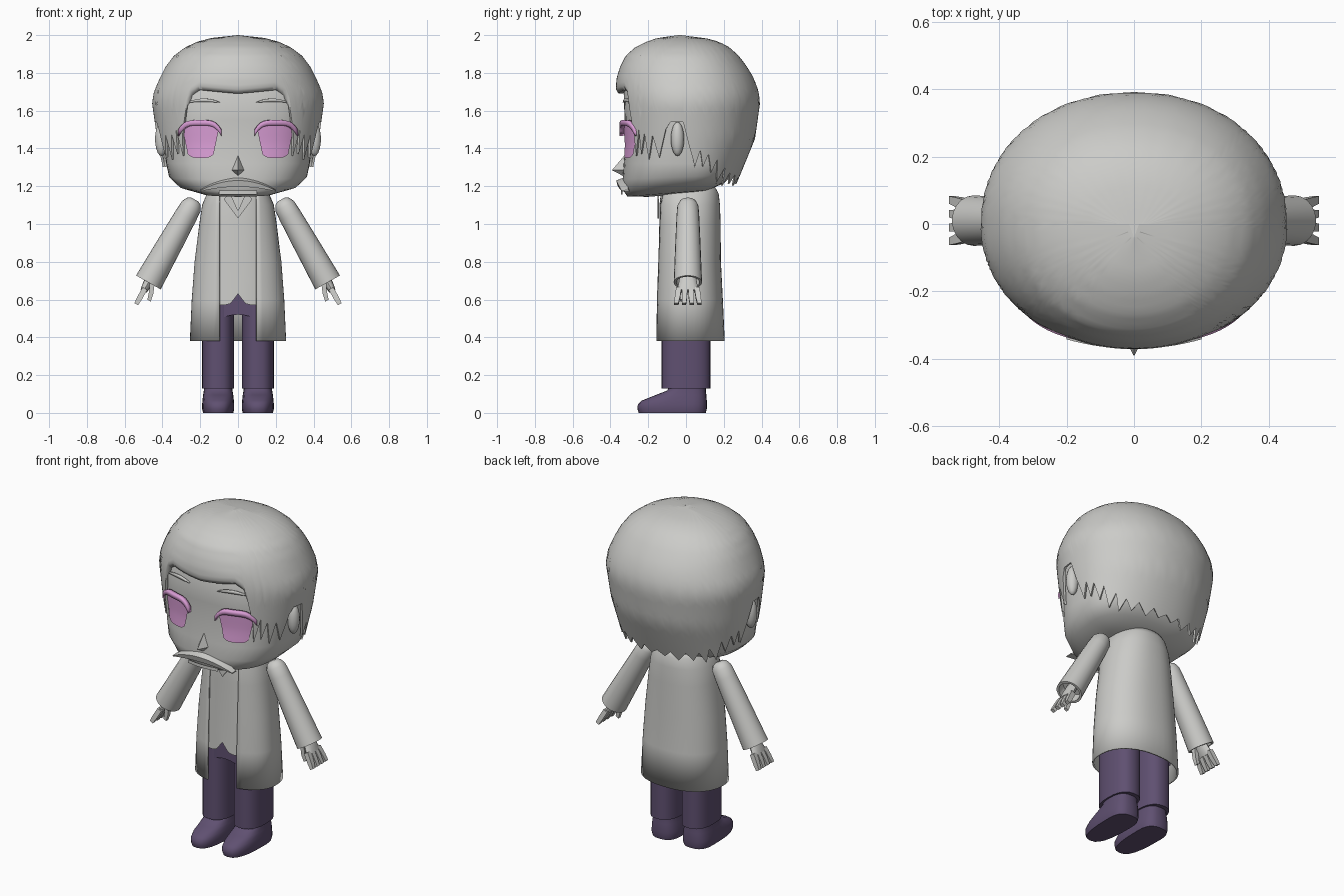
import bpy, bmesh, math
from mathutils import Vector

if "Cube" in bpy.data.objects:
    bpy.data.objects.remove(bpy.data.objects["Cube"])


def material(name, rgb):
    m = bpy.data.materials.new(name)
    m.diffuse_color = (*rgb, 1)
    m.use_nodes = True
    m.node_tree.nodes["Principled BSDF"].inputs["Base Color"].default_value = m.diffuse_color
    return m


GREY = material("warm grey", (0.6, 0.6, 0.58))
PINK = material("eye pink", (0.7, 0.34, 0.67))
PURPLE = material("dark purple", (0.115, 0.08, 0.165))


def finish(name, bm, mat, angle=40):
    bmesh.ops.remove_doubles(bm, verts=bm.verts, dist=1e-5)
    bmesh.ops.recalc_face_normals(bm, faces=bm.faces)
    me = bpy.data.meshes.new(name)
    bm.to_mesh(me)
    bm.free()
    me.materials.append(mat)
    ob = bpy.data.objects.new(name, me)
    bpy.context.collection.objects.link(ob)
    bpy.ops.object.select_all(action='DESELECT')
    ob.select_set(True)
    bpy.context.view_layer.objects.active = ob
    bpy.ops.object.shade_smooth_by_angle(angle=math.radians(angle))
    return ob


def loft(name, rings, mat, closed=True, caps=(True, True), angle=40):
    """Skin a list of equally long point rows."""
    bm = bmesh.new()
    rows = [[bm.verts.new(p) for p in r] for r in rings]
    n = len(rows[0])
    for a, b in zip(rows, rows[1:]):
        for i in range(n if closed else n - 1):
            j = (i + 1) % n
            bm.faces.new((a[i], a[j], b[j], b[i]))
    if closed:
        for row, cap in ((rows[0], caps[0]), (rows[-1], caps[1])):
            if cap:
                bm.faces.new(row)
    return finish(name, bm, mat, angle)


def lookup(table, z):
    """Linear interpolation in a table sorted by its first column."""
    if z <= table[0][0]:
        return table[0][1:]
    for a, b in zip(table, table[1:]):
        if z <= b[0]:
            t = (z - a[0]) / (b[0] - a[0])
            return tuple(p + (q - p) * t for p, q in zip(a[1:], b[1:]))
    return table[-1][1:]


def oval(t, hw, yf, yb, n=2.0):
    """Point on an oval; t = 0 faces the front."""
    s, c = math.sin(t), math.cos(t)
    x = math.copysign(abs(s) ** (2 / n), s) * hw
    y = abs(c) ** (2 / n)
    return x, (yf * y if c > 0 else yb * y)


def turn(n):
    return [2 * math.pi * i / n for i in range(n)]


# Head: (height, half width, front, back)
FACE = [(1.16, .07, -.2, .05), (1.17, .2, -.31, .12), (1.2, .31, -.33, .2),
        (1.25, .365, -.335, .25), (1.32, .38, -.33, .28), (1.42, .39, -.32, .3),
        (1.55, .40, -.325, .33), (1.7, .40, -.33, .33), (1.82, .34, -.27, .27)]
FN = 2.6
rings = []
for z, *dims in FACE:
    tilt = 0.08 * max(0, min(1, (1.3 - z) / .1))
    pts = [oval(t, *dims, FN) for t in turn(48)]
    rings.append([(x, y, z + tilt * y) for x, y in pts])
loft("head", rings, GREY, angle=60)


def face_y(x, z):
    hw, yf, _ = lookup(FACE, z)
    return yf * (1 - min(1, abs(x / hw)) ** FN) ** (1 / FN)


# Hair shell with a jagged hem: (degrees from front, hem height)
HAIR = [(1.2, .385, -.36, .262), (1.32, .405, -.36, .312), (1.45, .428, -.365, .365),
        (1.64, .455, -.37, .392), (1.70, .445, -.372, .385), (1.77, .415, -.368, .36),
        (1.83, .385, -.35, .325), (1.89, .34, -.32, .28), (1.935, .28, -.27, .23),
        (1.965, .215, -.21, .175), (1.985, .14, -.15, .1), (2.0, .0, -.04, -.04)]
HEM = [(0, 1.69), (28, 1.71), (34, 1.68), (42, 1.47), (44, 1.36), (48, 1.5), (50, 1.37),
       (54, 1.48), (58, 1.34), (62, 1.47), (68, 1.35), (74, 1.5), (78, 1.54), (88, 1.54),
       (92, 1.42), (98, 1.30), (102, 1.39), (106, 1.30), (110, 1.37), (116, 1.27),
       (120, 1.34), (126, 1.22), (132, 1.3), (136, 1.2), (142, 1.27), (148, 1.21),
       (154, 1.26), (162, 1.2), (168, 1.25), (174, 1.21), (180, 1.24)]
ROWS = 24
rings = [[] for _ in range(ROWS + 2)]
for deg in range(0, 360, 2):
    d = min(deg, 360 - deg)
    hem = lookup(HEM, d)[0]
    t = math.radians(deg)
    front = d <= 34
    for k in range(ROWS + 1):
        z = 2 - (2 - hem) * (k / ROWS) ** 1.8
        x, y = oval(t, *lookup(HAIR, z), 2.1)
        if k == 0:
            x, y = 0, -.04
        if front and k == ROWS:
            x, y = x * .96, y * .96
        rings[k].append((x, y, z))
    s = .88 if front else .97
    rings[-1].append((x * s, y * s, hem + .004))
loft("hair", rings, GREY, caps=(False, False), angle=65)

# Nose
bm = bmesh.new()
top, left, right, low, tip = [bm.verts.new(p) for p in (
    (0, -.32, 1.37), (-.035, -.325, 1.285), (.035, -.325, 1.285), (0, -.325, 1.25), (0, -.392, 1.285))]
for f in ((top, left, tip), (top, tip, right), (left, low, tip), (low, right, tip)):
    bm.faces.new(f)
finish("nose", bm, GREY, 30)

# Moustache: drooping leaf with a ridge
rings = []
for i in range(17):
    u = -1 + i / 8
    w = 1 - u * u
    x, zt, zb = .2 * u, 1.18 + .068 * w, 1.172 + .025 * w
    rings.append([(x, -.325 + .02 * abs(u), zt), (x, -.342 - .028 * w, zt - .35 * (zt - zb)),
                  (x, -.34 - .02 * w, zb), (x, -.30, zb)])
loft("moustache", rings, GREY)
# Lower lip line
loft("lower_lip", [[(.1 * u, -.335 - .01 * (1 - u * u), 1.165 + h) for u in (-1, -.5, 0, .5, 1)]
                   for h in (-.008, .012)], GREY, closed=False)


def plate(name, x0, x1, low, high, mat, lift, cols=14, rows=6):
    """Thin panel that follows the front of the face."""
    grid = []
    for j in range(rows + 1):
        row = []
        for i in range(cols + 1):
            u = -1 + 2 * i / cols
            z = low(u) + (high(u) - low(u)) * j / rows
            pinch = 1 - .3 * (1 - j / rows) if name.startswith("eye_") else 1
            x = (x0 + x1) / 2 + (x1 - x0) / 2 * u * pinch
            row.append((x, face_y(x, z) - lift, z))
        grid.append(row)
    return loft(name, grid, mat, closed=False)


for side, s in (("right", 1), ("left", -1)):
    a, b = sorted((s * .1, s * .295))
    plate("eye_" + side, a, b, lambda u: 1.35 + .02 * u ** 4, lambda u: 1.53 - .02 * u * u, PINK, .009)
    # Upper lash
    a, b = sorted((s * .088, s * .31))
    lash = plate("lash_" + side, a, b, lambda u: 1.522 - .055 * u ** 4,
                 lambda u: 1.55 - .05 * u ** 4, PINK, .02, rows=2)
    mod = lash.modifiers.new("thickness", 'SOLIDIFY')
    mod.thickness, mod.offset = .025, 0
    # Brow
    a, b = sorted((s * .095, s * .27))
    brow = plate("brow_" + side, a, b, lambda u: 1.642 + .004 * (1 - u * u),
                 lambda u: 1.644 + .02 * (1 - u * u), GREY, .01, rows=2)
    brow.modifiers.new("thickness", 'SOLIDIFY').thickness = .012
    # Ear
    bm = bmesh.new()
    bmesh.ops.create_uvsphere(bm, u_segments=14, v_segments=10, radius=1)
    for v in bm.verts:
        v.co = Vector((s * .405 + v.co.x * .035, -.045 + v.co.y * .035, 1.45 + v.co.z * .09))
    finish("ear_" + side, bm, GREY, 60)

# Neck
loft("neck", [[(*oval(t, .08, -.08, .08), z) for t in turn(20)] for z in (1.08, 1.25)], GREY)

# Open coat
COAT = [(.38, .25, -.16, .2), (.6, .24, -.158, .19), (.8, .225, -.152, .18), (1.0, .2, -.148, .178),
        (1.1, .185, -.147, .175), (1.16, .16, -.14, .168), (1.21, .125, -.115, .14)]
rings = []
for z, hw, yf, yb in COAT:
    t0 = math.asin((.097 / hw) ** 1.15)
    rings.append([(*oval(t0 + (2 * math.pi - 2 * t0) * i / 40, hw, yf, yb, 2.3), z) for i in range(41)])
coat = loft("coat", rings, GREY, closed=False)
mod = coat.modifiers.new("thickness", 'SOLIDIFY')
mod.thickness, mod.offset = .01, 0

# Waistcoat with a notched hem
rings = []
for z in (.57, .7, .85, 1.0, 1.1, 1.16):
    row = []
    for t in turn(48):
        x, y = oval(t, *[.955 * d for d in lookup(COAT, z)], 2.3)
        notch = max(0, .06 - 1.3 * abs(x)) if z == .57 and y < 0 else 0
        row.append((x, y, z + notch))
    rings.append(row)
loft("waistcoat", rings, GREY, caps=(False, True))

for side, s in (("right", 1), ("left", -1)):
    # Collar flap
    flap = [(.0, 1.03), (.075, 1.13), (.045, 1.17), (.0, 1.07)]
    loft("collar_" + side, [[(s * x, y, z) for x, z in flap] for y in (-.152, -.144)], GREY)

    # Trouser leg
    rings = [[(s * .105 + x, y, z) for x, y in (oval(t, .085, -.13, .13, 2.5) for t in turn(24))]
             for z in (.13, .3, .5, .6)]
    loft("leg_" + side, rings, PURPLE)

    # Shoe: (height, half width, toe, heel)
    rings = []
    for z, hw, yf, yb in ((0, .08, -.25, .105), (.02, .085, -.257, .11), (.045, .085, -.255, .11),
                          (.065, .083, -.235, .11), (.095, .08, -.16, .108), (.118, .076, -.1, .105),
                          (.135, .075, -.09, .105)):
        rings.append([(s * .105 + x, y, z) for x, y in (oval(t, hw, yf, yb, 2.7) for t in turn(24))])
    loft("shoe_" + side, rings, PURPLE)

    # Sleeve, running down and outwards
    d = Vector((.49, 0, -.872))
    across = Vector((.872, 0, .49))
    start = Vector((.25, .01, 1.09))

    def arm_point(along, sideways, depth):
        p = start + d * along + across * sideways
        return (s * p.x, p.y + depth, p.z)

    sleeve = [(-.045, .022), (-.033, .042), (-.005, .056), (.05, .06), (.2, .066),
              (.4, .073), (.458, .075), (.458, .062), (.40, .06)]
    loft("sleeve_" + side, [[arm_point(l, r * math.sin(t), r * math.cos(t)) for t in turn(20)]
                            for l, r in sleeve], GREY)

    # Palm, fingers and thumb
    palm = [(.40, .025, .04), (.47, .025, .05), (.51, .018, .062)]
    loft("palm_" + side, [[arm_point(l, a * math.sin(t), b * math.cos(t)) for t in turn(12)]
                          for l, a, b in palm], GREY)
    for i, y in enumerate((-.048, -.016, .016, .048)):
        rings = []
        for l, r, spread in ((.495, .014, 1), (.55, .014, 1.15), (.59, .011, 1.28)):
            rings.append([arm_point(l, r * p, y * spread + r * q)
                          for p, q in ((-1, -1), (1, -1), (1, 1), (-1, 1))])
        loft(f"finger_{side}_{i + 1}", rings, GREY, angle=30)
    loft("thumb_" + side, [[arm_point(l, c + r * p, -.03 + r * q)
                            for p, q in ((-1, -1), (1, -1), (1, 1), (-1, 1))]
                           for l, c, r in ((.44, -.015, .014), (.50, -.04, .013), (.54, -.05, .010))],
         GREY, angle=30)

# Trouser seat joining both legs, arched underneath
rings = []
for i in range(17):
    u = -1 + i / 8
    low = .475 + .045 * (1 - u * u) - .04 * u * u
    hw = .125 * (1 - .25 * u ** 6)
    rings.append([(.185 * u, -hw, low), (.185 * u, -hw, .64), (.185 * u, hw, .64), (.185 * u, hw, low)])
loft("trouser_seat", rings, PURPLE)
